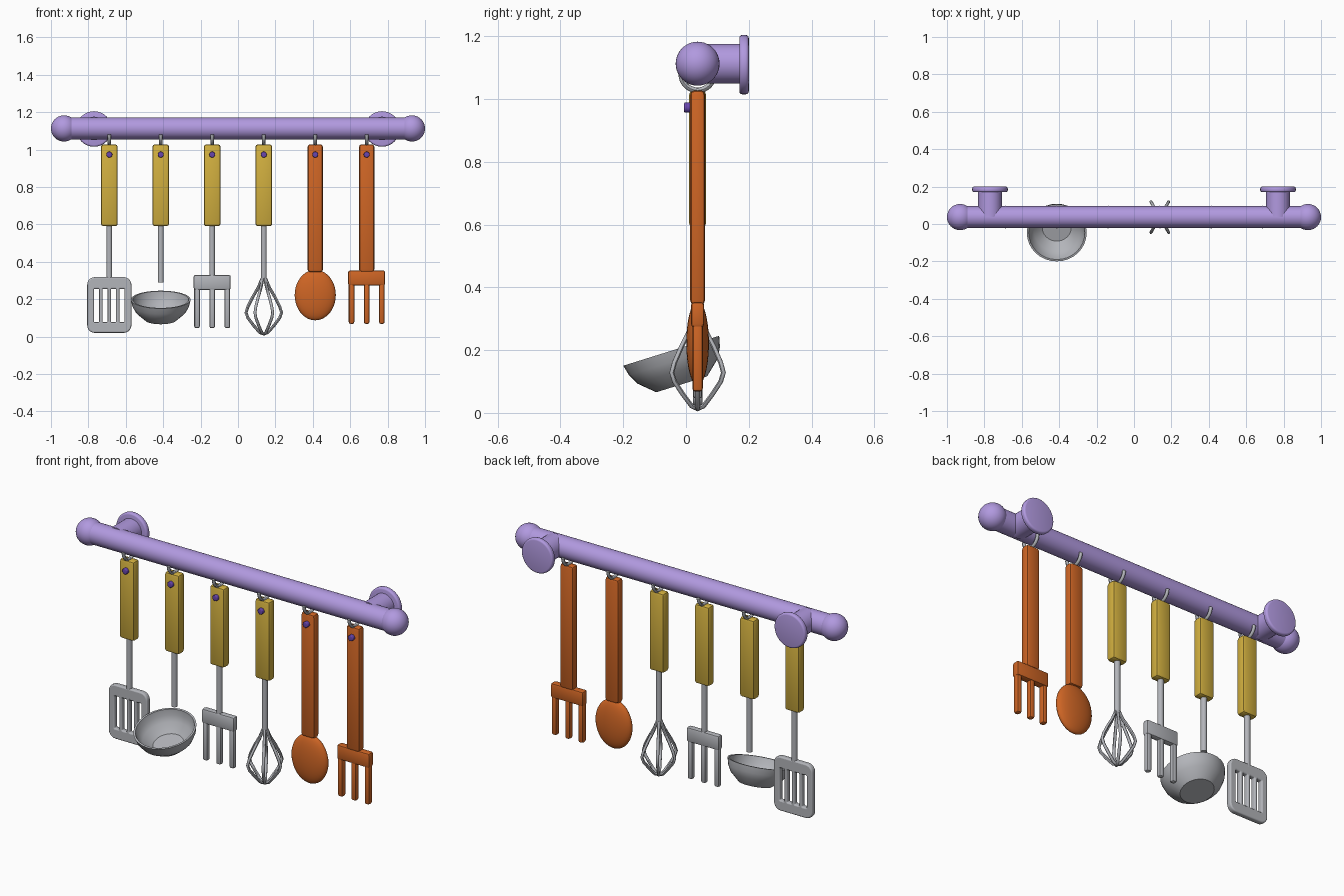
import bpy, bmesh, math
from mathutils import Vector, Matrix

if "Cube" in bpy.data.objects:
    bpy.data.objects.remove(bpy.data.objects["Cube"], do_unlink=True)

Y = 0.037            # depth of the hanging plane
RAIL_Z = 1.113
SLOTS = [-0.688, -0.413, -0.138, 0.138, 0.413, 0.688]


def material(name, rgb):
    m = bpy.data.materials.new(name)
    m.use_nodes = True
    m.diffuse_color = (*rgb, 1)
    m.node_tree.nodes["Principled BSDF"].inputs["Base Color"].default_value = (*rgb, 1)
    return m


LAVENDER = material("lavender", (0.44, 0.32, 0.74))
YELLOW = material("mustard_yellow", (0.64, 0.43, 0.05))
ORANGE = material("burnt_orange", (0.62, 0.13, 0.018))
STEEL = material("steel_grey", (0.45, 0.46, 0.49))
PURPLE = material("deep_purple", (0.14, 0.06, 0.42))


def finish(ob, name, mat, angle=35):
    ob.name = name
    ob.data.materials.clear()
    ob.data.materials.append(mat)
    bpy.ops.object.select_all(action='DESELECT')
    ob.select_set(True)
    bpy.context.view_layer.objects.active = ob
    bpy.ops.object.shade_smooth_by_angle(angle=math.radians(angle))
    return ob


def from_bmesh(bm, name, mat, angle=35):
    me = bpy.data.meshes.new(name)
    bm.to_mesh(me)
    bm.free()
    ob = bpy.data.objects.new(name, me)
    bpy.context.collection.objects.link(ob)
    return finish(ob, name, mat, angle)


def box(name, mat, centre, size, bevel, segments=2):
    bm = bmesh.new()
    bmesh.ops.create_cube(bm, size=1)
    bmesh.ops.scale(bm, vec=size, verts=bm.verts)
    bmesh.ops.bevel(bm, geom=bm.edges[:], offset=bevel, segments=segments,
                    affect='EDGES', profile=0.5)
    bmesh.ops.translate(bm, vec=centre, verts=bm.verts)
    return from_bmesh(bm, name, mat)


def rod(name, mat, start, end, radius, bevel=0.0, sides=32):
    start, end = Vector(start), Vector(end)
    axis = end - start
    bm = bmesh.new()
    bmesh.ops.create_cone(bm, cap_ends=True, segments=sides, radius1=radius,
                          radius2=radius, depth=axis.length)
    if bevel:
        rims = [e for e in bm.edges if abs(e.verts[0].co.z - e.verts[1].co.z) < 1e-5]
        bmesh.ops.bevel(bm, geom=rims, offset=bevel, segments=3, affect='EDGES', profile=0.5)
    turn = axis.to_track_quat('Z', 'Y').to_matrix().to_4x4()
    bmesh.ops.transform(bm, matrix=Matrix.Translation((start + end) / 2) @ turn, verts=bm.verts)
    return from_bmesh(bm, name, mat)


def ball(name, mat, centre, radii):
    bm = bmesh.new()
    bmesh.ops.create_uvsphere(bm, u_segments=32, v_segments=20, radius=1)
    bmesh.ops.scale(bm, vec=radii, verts=bm.verts)
    bmesh.ops.translate(bm, vec=centre, verts=bm.verts)
    return from_bmesh(bm, name, mat, 60)


def to_mesh(curve, name, mat):
    ob = bpy.data.objects.new(name, curve)
    bpy.context.collection.objects.link(ob)
    bpy.ops.object.select_all(action='DESELECT')
    ob.select_set(True)
    bpy.context.view_layer.objects.active = ob
    bpy.ops.object.convert(target='MESH')
    return finish(bpy.context.view_layer.objects.active, name, mat, 45)


def wire(name, mat, points, radius):
    cu = bpy.data.curves.new(name, 'CURVE')
    cu.dimensions = '3D'
    cu.bevel_depth = radius
    cu.bevel_resolution = 2
    cu.use_fill_caps = True
    sp = cu.splines.new('POLY')
    sp.points.add(len(points) - 1)
    for p, co in zip(sp.points, points):
        p.co = (*co, 1)
    return to_mesh(cu, name, mat)


def rounded_rect(cu, x0, x1, z0, z1, r):
    sp = cu.splines.new('POLY')
    sp.use_cyclic_u = True
    corners = [(x1 - r, z1 - r), (x0 + r, z1 - r), (x0 + r, z0 + r), (x1 - r, z0 + r)]
    pts = []
    for i, (cx, cz) in enumerate(corners):
        for k in range(6):
            a = math.pi / 2 * (i + k / 5)
            pts.append((cx + r * math.cos(a), cz + r * math.sin(a), 0, 1))
    sp.points.add(len(pts) - 1)
    for p, co in zip(sp.points, pts):
        p.co = co


# Rail with ball ends and wall mounts
rod("rail", LAVENDER, (-0.93, Y, RAIL_Z), (0.93, Y, RAIL_Z), 0.058)
for side, s in (("right", -1), ("left", 1)):
    ball(side + "_rail_end", LAVENDER, (s * 0.93, Y, RAIL_Z), (0.07,) * 3)
    rod(side + "_mount_stem", LAVENDER, (s * 0.77, Y, RAIL_Z), (s * 0.77, 0.18, RAIL_Z), 0.063)
    rod(side + "_wall_plate", LAVENDER, (s * 0.77, 0.17, RAIL_Z - 0.003),
        (s * 0.77, 0.2, RAIL_Z - 0.003), 0.095, 0.01)

# Hook, handle, stud and shaft of each utensil
NAMES = ["spatula", "ladle", "fork", "whisk", "spoon", "wooden_fork"]
SHAFT_ENDS = [0.30, 0.29, 0.30, 0.295]
for i, (name, x) in enumerate(zip(NAMES, SLOTS)):
    arc = [math.pi * (1 + k / 16) for k in range(17)]
    wire(name + "_hook", STEEL,
         [(x, Y + 0.052 * math.cos(a), 1.08 + 0.052 * math.sin(a)) for a in arc], 0.009)
    steel = i < len(SHAFT_ENDS)
    low, width, depth = (0.59, 0.09, 0.054) if steel else (0.345, 0.082, 0.048)
    box(name + "_handle", YELLOW if steel else ORANGE, (x, Y, (low + 1.028) / 2),
        (width, depth, 1.028 - low), 0.014)
    rod(name + "_stud", PURPLE, (x, Y - 0.043, 0.973), (x, Y, 0.973), 0.016, 0.004, 20)
    if steel:
        rod(name + "_shaft", STEEL, (x, Y, SHAFT_ENDS[i]), (x, Y, 0.61), 0.0155, 0, 20)

# Slotted spatula head
x = SLOTS[0]
cu = bpy.data.curves.new("spatula_head", 'CURVE')
cu.dimensions = '2D'
cu.fill_mode = 'BOTH'
cu.extrude = 0.008
cu.bevel_depth = 0.007
cu.bevel_resolution = 2
cu.offset = -0.007
rounded_rect(cu, -0.118, 0.118, 0.02, 0.318, 0.04)
for c in (-0.068, -0.0225, 0.0225, 0.068):
    rounded_rect(cu, c - 0.0135, c + 0.0135, 0.077, 0.255, 0.004)
head = to_mesh(cu, "spatula_head", STEEL)
head.data.transform(Matrix.Translation((x, Y, 0)) @ Matrix.Rotation(math.pi / 2, 4, 'X'))

# Ladle bowl: outer then inner profile, spun and tilted
outer = [(0, -0.112), (0.085, -0.112), (0.134, -0.068), (0.152, -0.034), (0.16, 0)]
inner = [(0.15, 0), (0.142, -0.032), (0.124, -0.062), (0.078, -0.1), (0, -0.1)]
bm = bmesh.new()
vs = [bm.verts.new((r, 0, z)) for r, z in outer + inner]
edges = [bm.edges.new(pair) for pair in zip(vs, vs[1:])]
bmesh.ops.spin(bm, geom=vs + edges, cent=(0, 0, 0), axis=(0, 0, 1),
               angle=math.tau, steps=32)
bmesh.ops.remove_doubles(bm, verts=bm.verts, dist=1e-4)
bmesh.ops.recalc_face_normals(bm, faces=bm.faces)
tilt = Matrix.Rotation(math.radians(17.3), 4, 'X')
bmesh.ops.transform(bm, matrix=Matrix.Translation((SLOTS[1], -0.047, 0.198)) @ tilt, verts=bm.verts)
from_bmesh(bm, "ladle_bowl", STEEL, 38)


# Three-tined forks
def fork(name, mat, x, top, depth):
    box(name + "_crossbar", mat, (x, Y, top - 0.04), (0.198, depth, 0.08), 0.01)
    for k, c in enumerate((-0.081, 0, 0.081)):
        box(f"{name}_tine_{k + 1}", mat, (x + c, Y, top - 0.17), (0.03, depth * 0.8, 0.23), 0.01)


fork("fork", STEEL, SLOTS[2], 0.33, 0.036)
fork("wooden_fork", ORANGE, SLOTS[5], 0.353, 0.042)

# Whisk: three crossed wire loops
half = [(0.01, 0.31), (0.03, 0.262), (0.06, 0.21), (0.085, 0.16), (0.095, 0.128),
        (0.085, 0.1), (0.055, 0.06), (0.022, 0.022), (0, 0.013)]
loop = half + [(-r, z) for r, z in reversed(half[:-1])]
for k in range(3):
    a = math.pi * k / 3
    wire(f"whisk_loop_{k + 1}", STEEL,
         [(SLOTS[3] + r * math.cos(a), Y + r * math.sin(a), z) for r, z in loop], 0.008)

# Spoon bowl
ball("spoon_bowl", ORANGE, (SLOTS[4], Y, 0.222), (0.11, 0.036, 0.135))
